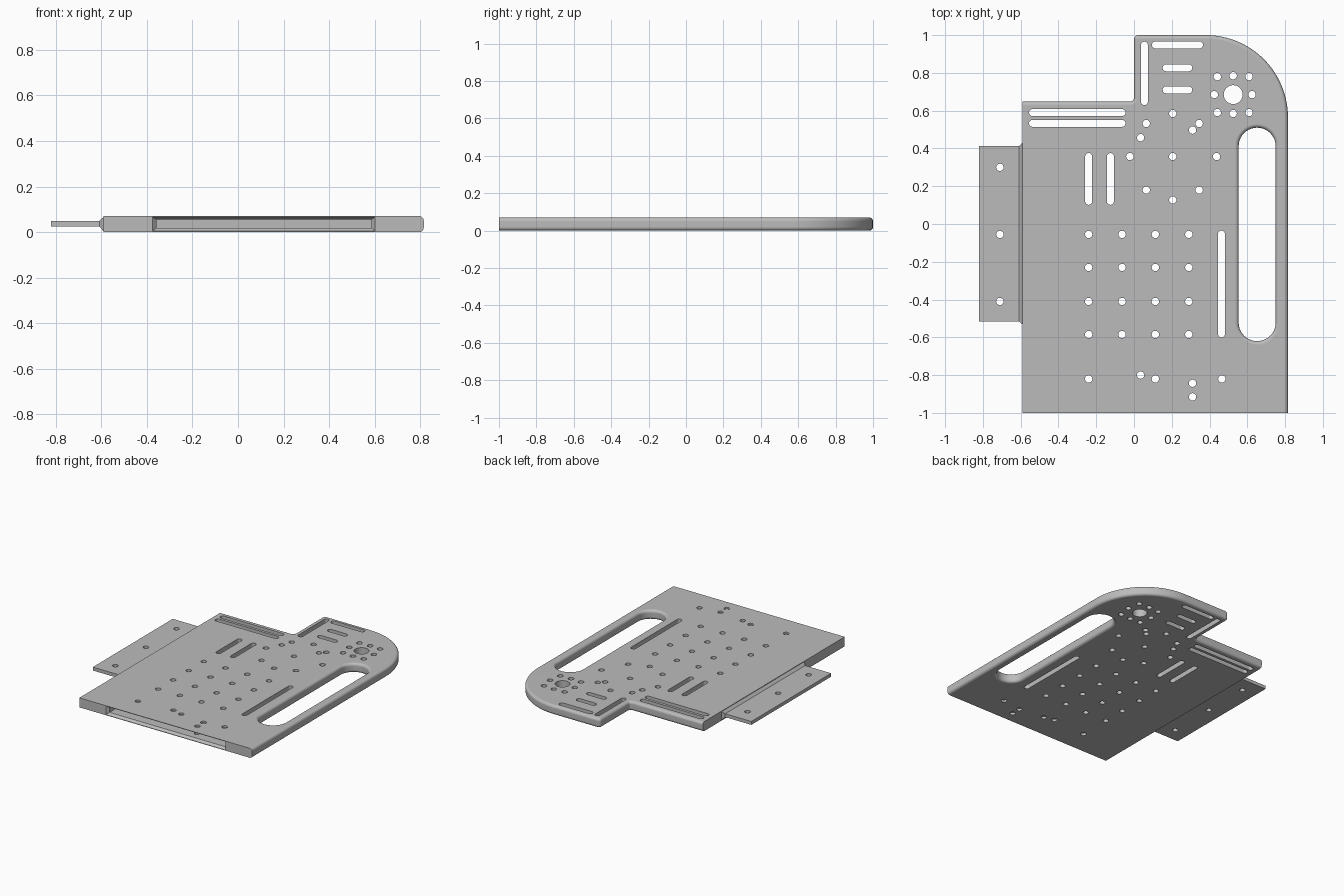
import bpy, bmesh, math

if "Cube" in bpy.data.objects:
    bpy.data.objects.remove(bpy.data.objects["Cube"])

T = 0.07      # plate thickness
F = 0.02      # edge fillet radius

grey = bpy.data.materials.new("plain grey")
grey.diffuse_color = (0.5, 0.5, 0.5, 1)
grey.use_nodes = True
grey.node_tree.nodes["Principled BSDF"].inputs["Base Color"].default_value = grey.diffuse_color


def new_object(name, bm):
    bmesh.ops.recalc_face_normals(bm, faces=bm.faces)
    me = bpy.data.meshes.new(name)
    bm.to_mesh(me)
    bm.free()
    me.materials.append(grey)
    ob = bpy.data.objects.new(name, me)
    bpy.context.collection.objects.link(ob)
    return ob


def loft(bm, rings):
    """Closed solid through rings of equal point count."""
    vs = [[bm.verts.new(p) for p in r] for r in rings]
    n = len(vs[0])
    for a, b in zip(vs, vs[1:]):
        for i in range(n):
            j = (i + 1) % n
            bm.faces.new((a[i], a[j], b[j], b[i]))
    bm.faces.new(vs[0][::-1])
    bm.faces.new(vs[-1])


def arc(cx, cy, r, a0, a1, n):
    return [(cx + r * math.cos(math.radians(a0 + (a1 - a0) * i / n)),
             cy + r * math.sin(math.radians(a0 + (a1 - a0) * i / n))) for i in range(n + 1)]


def stadium(x0, y0, x1, y1, r, n=10):
    """Outline of a round hole, or of a slot between two end centres."""
    if (x0, y0) == (x1, y1):
        return arc(x0, y0, r, 0, 360, 2 * n)[:-1]
    a = math.degrees(math.atan2(y1 - y0, x1 - x0))
    return arc(x1, y1, r, a - 90, a + 90, n) + arc(x0, y0, r, a + 90, a + 270, n)


def at_z(points, z):
    return [(x, y, z) for x, y in points]


def cut(ob, cutter):
    m = ob.modifiers.new("cut", 'BOOLEAN')
    m.operation, m.solver, m.object = 'DIFFERENCE', 'EXACT', cutter
    bpy.context.view_layer.objects.active = ob
    bpy.ops.object.modifier_apply(modifier=m.name)


def outline(o):
    """Plate outline inset by o on the rounded sides; left and front stay square."""
    return ([(-0.59, -1), (0.815 - o, -1)]
            + arc(0.38, 0.565, 0.435 - o, 0, 90, 24)
            + arc(0.022, 0.978, 0.022 - o, 90, 180, 5)
            + arc(-0.02, 0.668, 0.02 + o, 0, -90, 5)
            + [(-0.59, 0.648 - o)])


# (inset, height) steps of the rounded edge, bottom to top
steps = [math.radians(90 * i / 5) for i in range(6)]
low = [(F * (1 - math.sin(a)), F * (1 - math.cos(a))) for a in steps]
edge = low + [(o, T - z) for o, z in reversed(low)]

# Main plate
bm = bmesh.new()
loft(bm, [at_z(outline(o), z) for o, z in edge])
plate = new_object("plate", bm)

# Handle opening with rounded rims
bm = bmesh.new()
rims = [(F, -0.05)] + edge + [(F, T + 0.05)]
loft(bm, [at_z(stadium(0.652, -0.522, 0.652, 0.412, 0.098 + o, 20), z) for o, z in rims])
handle_cutter = new_object("handle_cutter", bm)

# Round holes and narrow slots
holes = [(x, y) for x in (-0.24, -0.063, 0.113, 0.29) for y in (-0.055, -0.23, -0.41, -0.585)]
holes += [(-0.71, y) for y in (0.3, -0.055, -0.41)]
holes += [(x, -0.82) for x in (-0.24, 0.113, 0.465)]
holes += [(0.035, -0.8), (0.31, -0.843), (0.31, -0.915)]
holes += [(x, 0.357) for x in (-0.022, 0.205, 0.437)]
holes += [(x, y) for x in (0.065, 0.345) for y in (0.18, 0.532)]
holes += [(0.205, 0.127), (0.205, 0.585), (0.31, 0.497), (0.035, 0.457)]
holes += [(0.525 + 0.1 * i, 0.685 + 0.1 * j) for i, j in ((1, 0), (-1, 0), (0, 1), (0, -1))]
holes += [(0.525 + 0.084 * i, 0.685 + 0.095 * j) for i in (-1, 1) for j in (-1, 1)]
R = 0.0185
slots = [(0.055, 0.648, 0.055, 0.947),
         (0.113, 0.948, 0.347, 0.948)]
slots += [(0.17, y, 0.29, y) for y in (0.71, 0.827)]
slots += [(-0.537, y, -0.063, y) for y in (0.533, 0.59)]
slots += [(x, 0.12, x, 0.357) for x in (-0.24, -0.125)]
slots += [(0.463, -0.582, 0.463, -0.053)]
shapes = [stadium(x, y, x, y, 0.0195) for x, y in holes]
shapes += [stadium(*s, R) for s in slots] + [stadium(0.525, 0.685, 0.525, 0.685, 0.05, 20)]
bm = bmesh.new()
for s in shapes:
    loft(bm, [at_z(s, -0.05), at_z(s, T + 0.05)])
hole_cutter = new_object("hole_cutter", bm)


def rect(a0, a1, z0, z1):
    return [(a0, z0), (a1, z0), (a1, z1), (a0, z1)]


# Front pocket with a flared mouth
mouth, inner = rect(-0.375, 0.6, 0.004, 0.066), rect(-0.358, 0.586, 0.018, 0.056)
bm = bmesh.new()
loft(bm, [[(x, y, z) for x, z in r] for y, r in
          ((-1.05, mouth), (-1.0, mouth), (-0.982, inner), (-0.75, inner))])
pocket_cutter = new_object("pocket_cutter", bm)

# Side tongue with a flared root
root, tip = rect(-0.532, 0.43, 0.004, 0.066), rect(-0.515, 0.413, 0.024, 0.049)
bm = bmesh.new()
loft(bm, [[(x, y, z) for y, z in r] for x, r in ((-0.59, root), (-0.608, tip), (-0.82, tip))])
tongue = new_object("side_tongue", bm)

for c in (handle_cutter, hole_cutter, pocket_cutter):
    c.hide_render = True
    cut(plate, c)
cut(tongue, hole_cutter)
for c in (handle_cutter, hole_cutter, pocket_cutter):
    bpy.data.objects.remove(c)

# Smooth fillets and hole walls, crisp corners
for ob in (plate, tongue):
    bpy.ops.object.select_all(action='DESELECT')
    ob.select_set(True)
    bpy.context.view_layer.objects.active = ob
    bpy.ops.object.shade_smooth_by_angle(angle=math.radians(30))
    w = ob.modifiers.new("even_shading", 'WEIGHTED_NORMAL')
    w.keep_sharp = True
